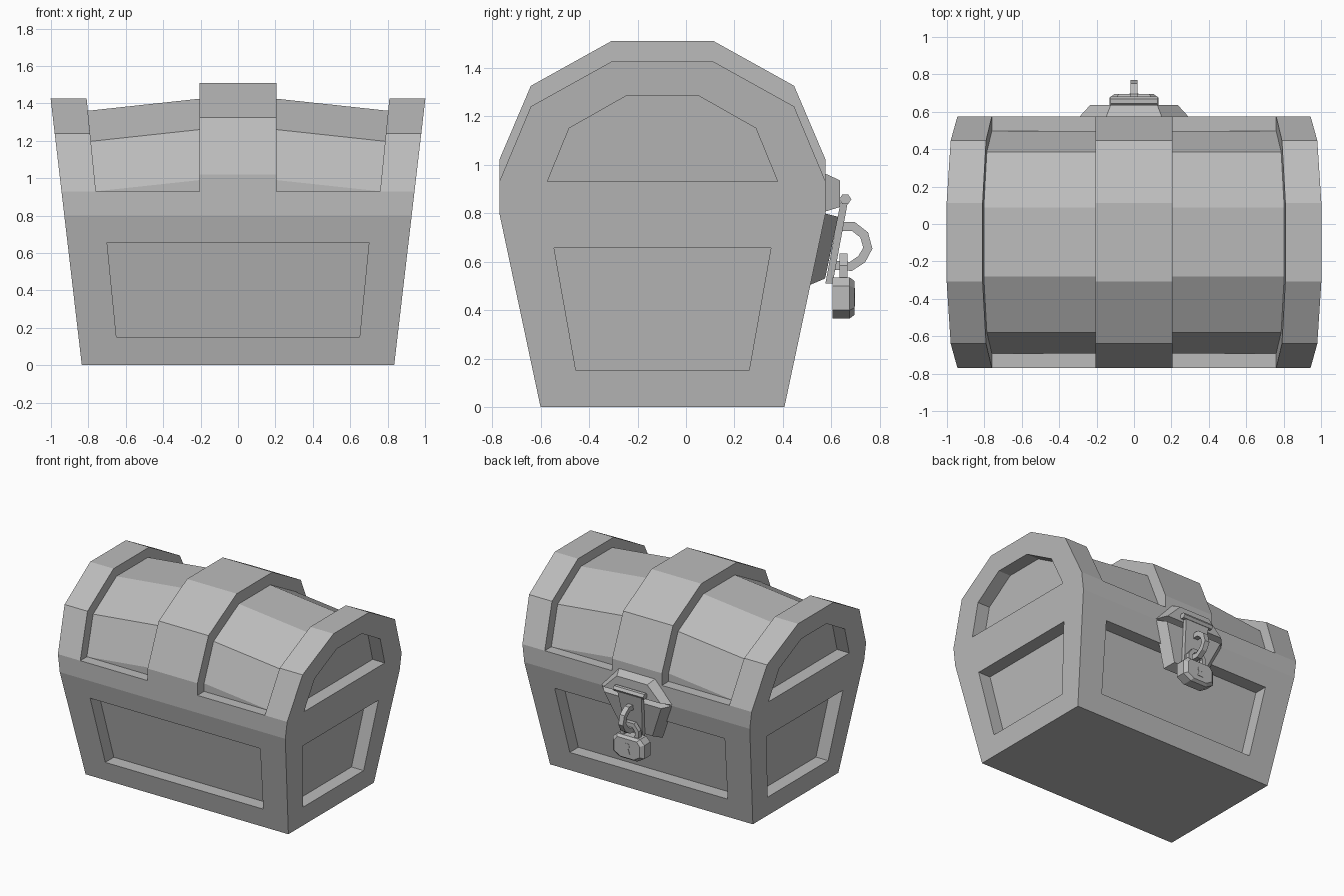
import bpy, bmesh, math
from mathutils import Vector

cube = bpy.data.objects.get("Cube")
if cube:
    bpy.data.objects.remove(cube, do_unlink=True)

grey = bpy.data.materials.new("plain_grey")
grey.use_nodes = True
GREY = (0.5, 0.5, 0.5, 1)
grey.diffuse_color = GREY
grey.node_tree.nodes["Principled BSDF"].inputs["Base Color"].default_value = GREY


def loft(name, rings, closed=False):
    """Solid skinned through rings of points; closed joins the last ring to the first."""
    bm = bmesh.new()
    loops = [[bm.verts.new(p) for p in ring] for ring in rings]
    n = len(loops[0])
    pairs = list(zip(loops, loops[1:]))
    if closed:
        pairs.append((loops[-1], loops[0]))
    else:
        bm.faces.new(loops[0])
        bm.faces.new(loops[-1])
    for a, b in pairs:
        for i in range(n):
            j = (i + 1) % n
            bm.faces.new((a[i], a[j], b[j], b[i]))
    bmesh.ops.recalc_face_normals(bm, faces=bm.faces)
    mesh = bpy.data.meshes.new(name)
    bm.to_mesh(mesh)
    bm.free()
    mesh.materials.append(grey)
    obj = bpy.data.objects.new(name, mesh)
    bpy.context.collection.objects.link(obj)
    return obj


def combine(target, tool, operation):
    """Apply a boolean and remove the tool."""
    mod = target.modifiers.new(operation.lower(), 'BOOLEAN')
    mod.object, mod.operation, mod.solver = tool, operation, 'EXACT'
    bpy.context.view_layer.objects.active = target
    bpy.ops.object.modifier_apply(modifier=mod.name)
    bpy.data.objects.remove(tool, do_unlink=True)


MID = -0.097  # depth centre of the chest


def arch(half):
    """Mirror (half depth, height) points into a full y-z profile."""
    return [(MID + d, z) for d, z in half] + [(MID - d, z) for d, z in reversed(half)]


def across(name, profile, width):
    """Sweep a y-z profile along x; width(z) gives the half width."""
    return loft(name, [[(s * width(z), y, z) for y, z in profile] for s in (-1, 1)])


def end_x(z):
    return 0.835 + 0.117 * z


# Full chest block with sloping ends
rim = [(0.503, 0), (0.673, 0.8), (0.673, 0.93), (0.543, 1.24), (0.21, 1.425)]
chest = across("chest", arch(rim), end_x)

# Clear the lid between the end rims, then add the sunken roof and raised middle band
gap = [(-1, 0.93), (1, 0.93), (1, 1.7), (-1, 1.7)]
combine(chest, across("gap_cutter", gap, lambda z: 0.76 + 0.1 * (z - 0.93)), 'DIFFERENCE')

roof = [(0.595, 1.012), (0.483, 1.282), (0.185, 1.447)]


def roof_ring(x):
    drop = 0.108 * abs(x)
    return [(x, y, z) for y, z in arch([(0.595, 0.88)] + [(d, h - drop) for d, h in roof])]


combine(chest, loft("roof", [roof_ring(x) for x in (-0.84, 0, 0.84)]), 'UNION')
band = [(0.673, 0.8), (0.673, 1.02), (0.543, 1.325), (0.21, 1.51)]
combine(chest, across("band", arch(band), lambda z: 0.205), 'UNION')

# Sunken panels on the four walls and in the lid ends
DEPTH = 0.1
wall = [(0.65, 0.15), (0.7, 0.655)]
wall = wall + [(-x, z) for x, z in reversed(wall)]
end_panel = arch([(0.357, 0.15), (0.447, 0.655)])
lid_panel = arch([(0.475, 0.93), (0.385, 1.15), (0.147, 1.285)])
for s in (-1, 1):
    def wall_y(z, offset):
        return MID + s * (0.503 + 0.2125 * z + offset)
    cut = loft("wall_cutter", [[(x, wall_y(z, o), z) for x, z in wall] for o in (-DEPTH, 0.3)])
    combine(chest, cut, 'DIFFERENCE')
    for panel in (end_panel, lid_panel):
        cut = loft("end_cutter", [[(s * (end_x(z) + o), y, z) for y, z in panel]
                                  for o in (-DEPTH, 0.3)])
        combine(chest, cut, 'DIFFERENCE')


def plate(name, base, face, base_y, face_y):
    """Bevelled symmetrical plate; base and face are (half width, height) outlines."""
    def ring(pts, depth):
        full = pts + [(-x, z) for x, z in reversed(pts)]
        return [(x, depth(z), z) for x, z in full]
    return loft(name, [ring(base, base_y), ring(face, face_y)])


def slope(z):
    return 0.406 + 0.2125 * z


# Latch plates: upright one on the lid, leaning one on the body
plate("upper_latch_plate", [(0.295, 0.805), (0.15, 0.965)], [(0.235, 0.825), (0.125, 0.935)],
      lambda z: 0.57, lambda z: 0.635)
plate("lower_latch_plate", [(0.16, 0.5), (0.295, 0.8)], [(0.125, 0.53), (0.235, 0.785)],
      lambda z: slope(z) - 0.01, lambda z: slope(z) + 0.055)


# Hinged strap hanging from a six-sided pin
def strap_y(z):
    return 0.59 + 0.186 * (z - 0.51)


strap = [(0.065, 0.51), (0.1, 0.85)]
plate("hasp_strap", strap, strap, lambda z: strap_y(z) - 0.015, lambda z: strap_y(z) + 0.015)
pin = [(0.657 + 0.025 * math.cos(a * math.pi / 3), 0.857 + 0.022 * math.sin(a * math.pi / 3))
       for a in range(6)]
across("hinge_pin", pin, lambda z: 0.125)


def bent_bar(name, path, side, r):
    """Square bar following a flat path; side is the path plane's normal."""
    side, pts, rings = Vector(side), [Vector(p) for p in path], []
    for i, p in enumerate(pts):
        t = (pts[min(i + 1, len(pts) - 1)] - pts[max(i - 1, 0)]).normalized()
        n = t.cross(side)
        rings.append([p + r * (a * side + b * n) for a, b in ((1, 1), (1, -1), (-1, -1), (-1, 1))])
    return loft(name, rings)


# Staple loop on the strap, padlock shackle through it
staple = [(0.63, 0.745), (0.69, 0.745), (0.735, 0.71), (0.75, 0.655),
          (0.725, 0.61), (0.68, 0.58), (0.61, 0.585)]
bent_bar("staple", [(0, y, z) for y, z in staple], (1, 0, 0), 0.019)
shackle = [(0.06, 0.52), (0.06, 0.58), (0.03, 0.618), (-0.03, 0.618), (-0.06, 0.58), (-0.06, 0.52)]
bent_bar("shackle", [(x, 0.65, z) for x, z in shackle], (0, 1, 0), 0.016)

# Padlock body with bevelled front
lock = [(0.07, 0.365), (0.13, 0.4), (0.13, 0.5), (0.095, 0.535)]
front = [(0.055, 0.38), (0.105, 0.41), (0.105, 0.49), (0.08, 0.52)]
plate("padlock_body", lock, lock, lambda z: 0.605, lambda z: 0.675)
plate("padlock_front", lock, front, lambda z: 0.675, lambda z: 0.695)

# Keyhole: round top and flared foot
hole = [(0.022 * math.cos(a * math.pi / 4), 0.47 + 0.022 * math.sin(a * math.pi / 4))
        for a in range(8)]
loft("keyhole_top", [[(x, y, z) for x, z in hole] for y in (0.693, 0.698)])
foot = [(0.024, 0.415), (0.01, 0.455)]
plate("keyhole_foot", foot, foot, lambda z: 0.693, lambda z: 0.698)
